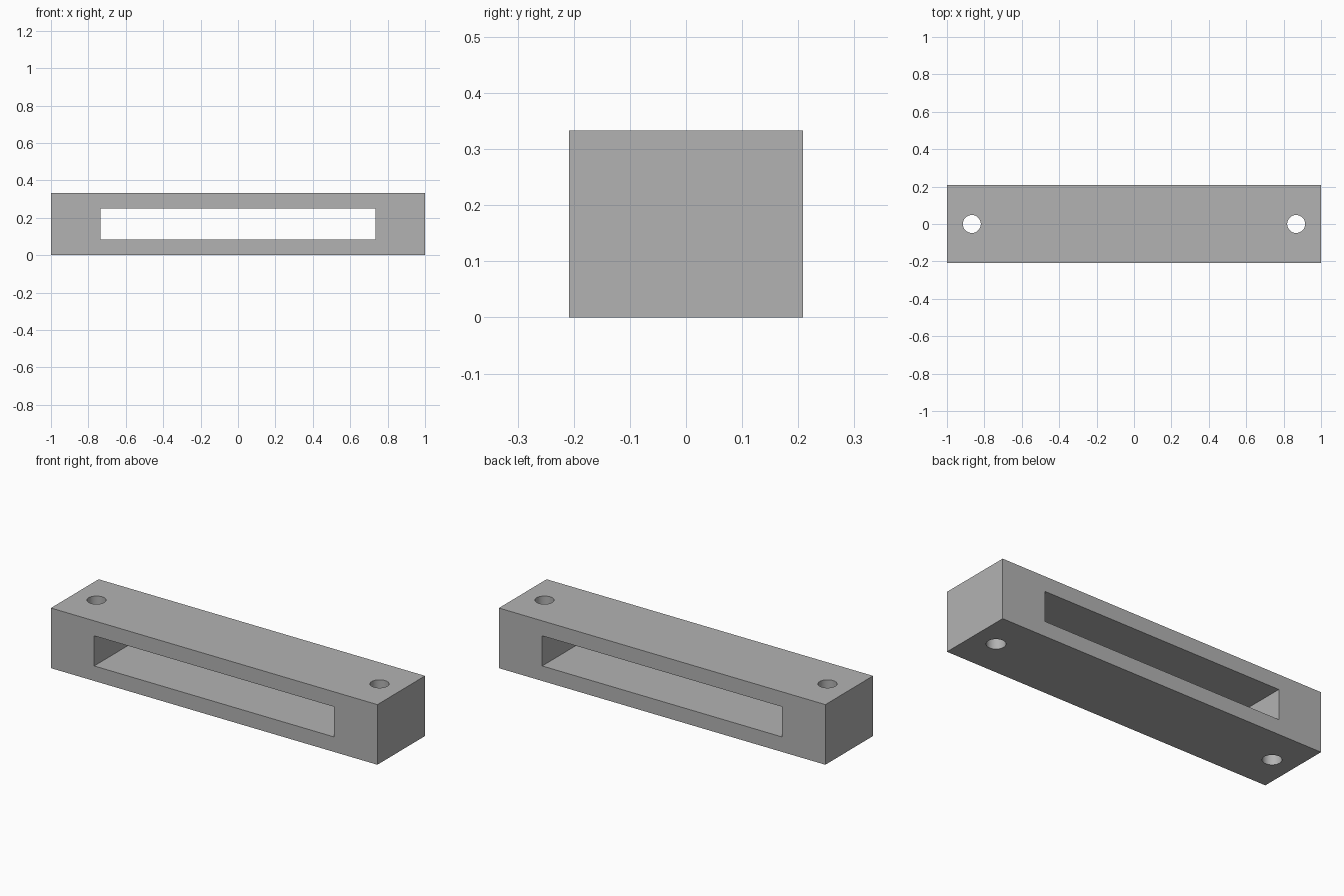
import bpy
import math

if "Cube" in bpy.data.objects:
    bpy.data.objects.remove(bpy.data.objects["Cube"])

W, D, H = 2.0, 0.417, 0.333          # block size
SLOT_HALF, SLOT_LOW, SLOT_HIGH = 0.735, 0.083, 0.25
HOLE_X, HOLE_R = 0.867, 0.048

grey = bpy.data.materials.new("plain grey")
grey.diffuse_color = (0.45, 0.45, 0.45, 1)
grey.use_nodes = True
grey.node_tree.nodes["Principled BSDF"].inputs["Base Color"].default_value = grey.diffuse_color


def box(name, size, z):
    bpy.ops.mesh.primitive_cube_add(size=1, location=(0, 0, z))
    ob = bpy.context.object
    ob.name = name
    ob.scale = size
    bpy.ops.object.transform_apply(location=True, scale=True)
    ob.data.materials.append(grey)
    return ob


def cut(body, cutter):
    mod = body.modifiers.new(cutter.name, 'BOOLEAN')
    mod.operation = 'DIFFERENCE'
    mod.solver = 'EXACT'
    mod.object = cutter
    bpy.context.view_layer.objects.active = body
    bpy.ops.object.modifier_apply(modifier=mod.name)
    bpy.data.objects.remove(cutter, do_unlink=True)


# Solid bar
bar = box("slotted_bar", (W, D, H), H / 2)

# Long window through front and back
cut(bar, box("slot_cutter", (2 * SLOT_HALF, D + 0.2, SLOT_HIGH - SLOT_LOW),
             (SLOT_LOW + SLOT_HIGH) / 2))

# Vertical bolt holes near both ends
for side in (-1, 1):
    bpy.ops.mesh.primitive_cylinder_add(vertices=48, radius=HOLE_R, depth=H + 0.2,
                                        location=(side * HOLE_X, 0, H / 2))
    hole = bpy.context.object
    hole.name = "hole_cutter"
    hole.data.materials.append(grey)
    cut(bar, hole)

# Smooth hole walls, sharp block edges
bpy.ops.object.select_all(action='DESELECT')
bar.select_set(True)
bpy.context.view_layer.objects.active = bar
bpy.ops.object.shade_smooth_by_angle(angle=math.radians(30))
